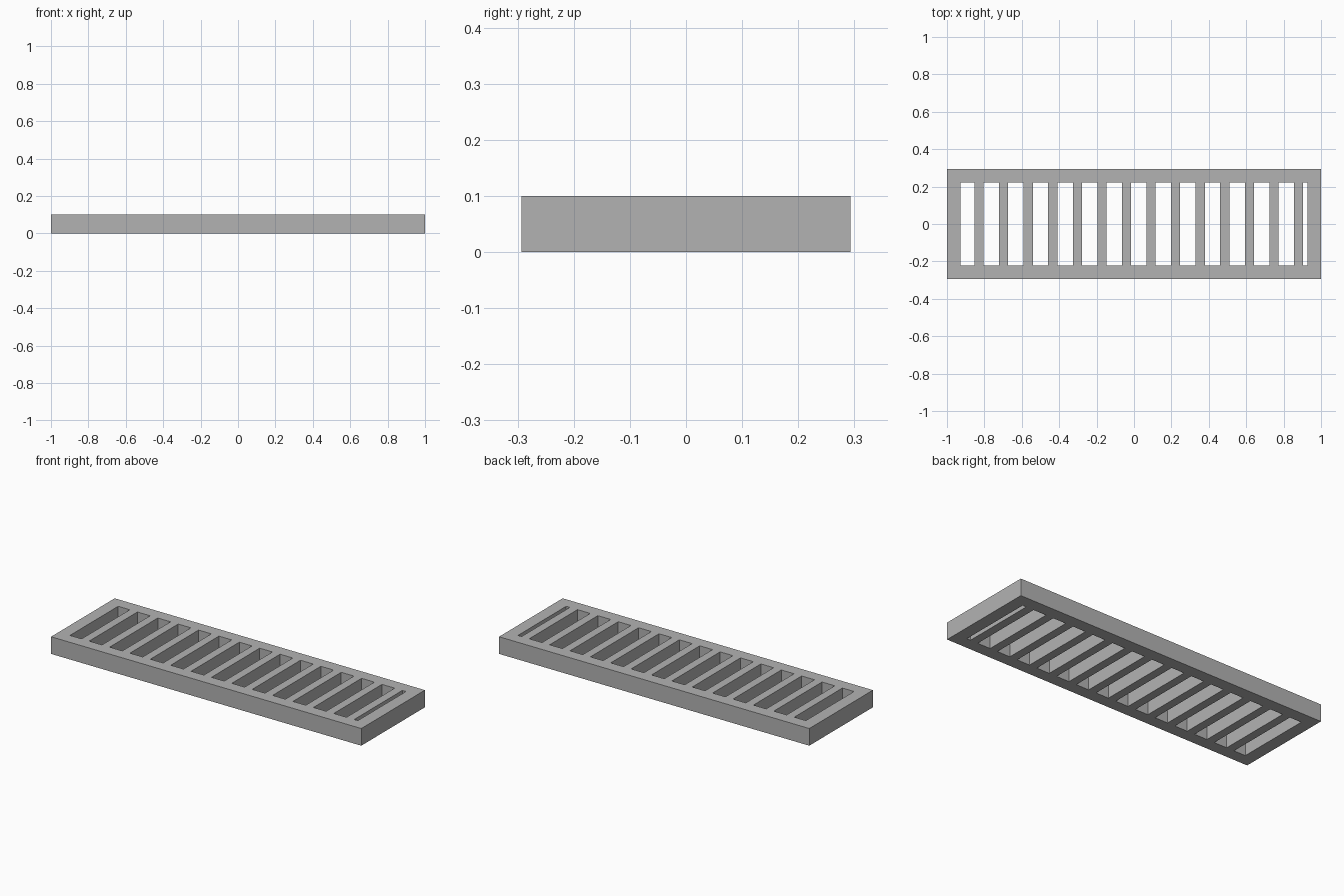
import bpy
import bmesh

cube = bpy.data.objects.get("Cube")
if cube:
    bpy.data.objects.remove(cube, do_unlink=True)

# Overall sizes
HALF_X, HALF_Y, HEIGHT = 1.0, 0.293, 0.1
INNER_X, INNER_Y = 0.928, 0.222
BARS, FIRST_BAR, PITCH, BAR_WIDTH = 14, -0.853, 0.1314, 0.049

# Plain grey metal
grey = bpy.data.materials.new("grey_metal")
grey.use_nodes = True
colour = (0.45, 0.45, 0.45, 1.0)
grey.diffuse_color = colour
grey.node_tree.nodes["Principled BSDF"].inputs["Base Color"].default_value = colour

# Cut positions: even columns between them are solid, odd ones are slots
xs = [-HALF_X, -INNER_X]
for i in range(BARS):
    start = FIRST_BAR + i * PITCH
    xs += [start, start + BAR_WIDTH]
xs += [INNER_X, HALF_X]
ys = [-HALF_Y, -INNER_Y, INNER_Y, HALF_Y]

# Flat plan of the frame and its cross bars
bm = bmesh.new()
grid = [[bm.verts.new((x, y, 0)) for y in ys] for x in xs]
for i in range(len(xs) - 1):
    for j in range(len(ys) - 1):
        is_slot = j == 1 and i % 2 == 1
        if not is_slot:
            bm.faces.new((grid[i][j], grid[i + 1][j],
                          grid[i + 1][j + 1], grid[i][j + 1]))

# Raise the plan to full thickness
result = bmesh.ops.extrude_face_region(bm, geom=bm.faces[:], use_keep_orig=True)
top = [v for v in result["geom"] if isinstance(v, bmesh.types.BMVert)]
bmesh.ops.translate(bm, verts=top, vec=(0, 0, HEIGHT))
bmesh.ops.recalc_face_normals(bm, faces=bm.faces[:])

mesh = bpy.data.meshes.new("slotted_grate")
bm.to_mesh(mesh)
bm.free()
mesh.materials.append(grey)
grate = bpy.data.objects.new("slotted_grate", mesh)
bpy.context.collection.objects.link(grate)
